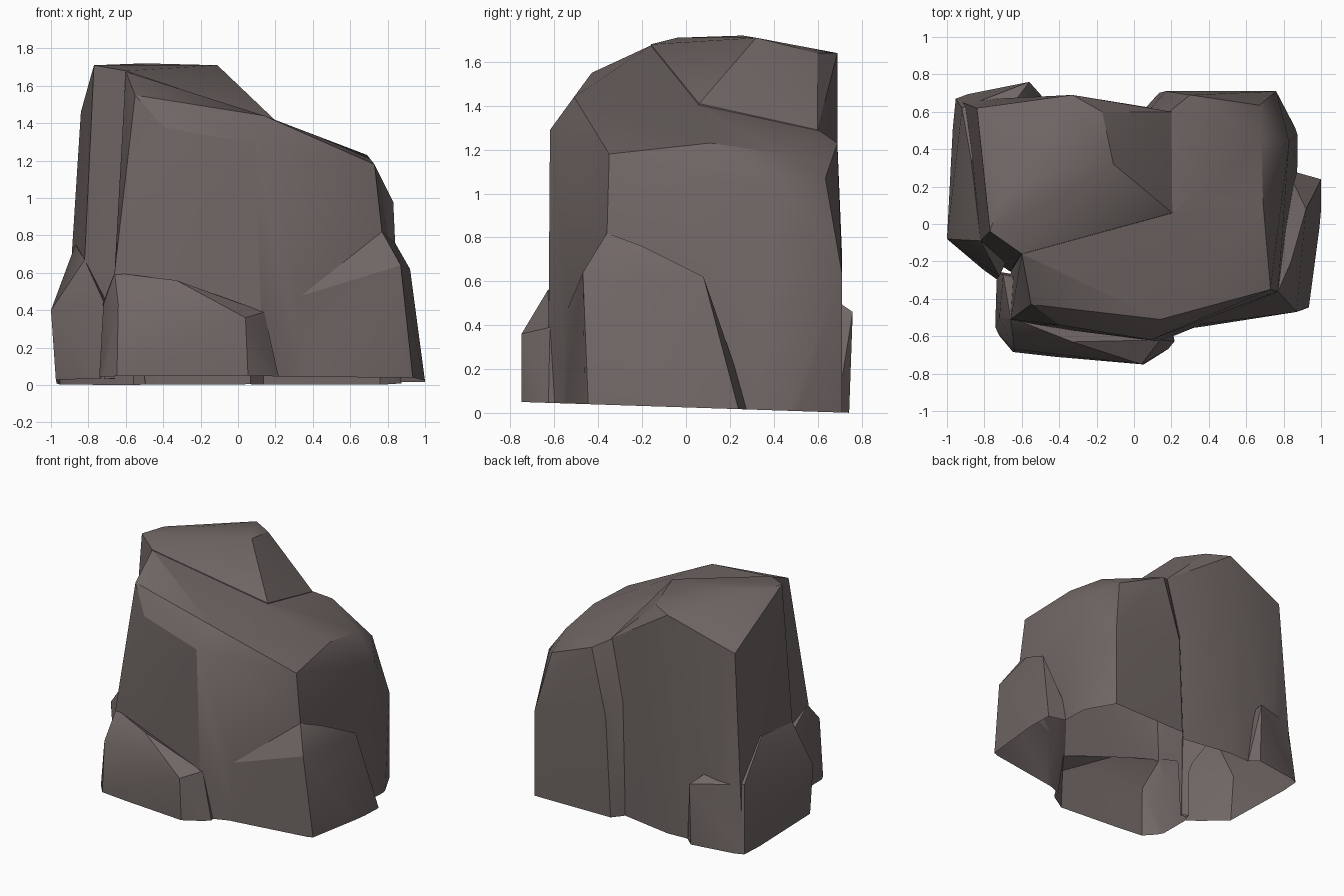
import bpy, bmesh, math
from mathutils import Vector

if "Cube" in bpy.data.objects:
    bpy.data.objects.remove(bpy.data.objects["Cube"])

stone = bpy.data.materials.new("grey brown stone")
stone.diffuse_color = (0.162, 0.135, 0.13, 1)
stone.use_nodes = True
stone.node_tree.nodes["Principled BSDF"].inputs["Base Color"].default_value = stone.diffuse_color


def chunk(name, top, base):
    """Convex stone chunk: upper corners plus a footprint below the ground."""
    bm = bmesh.new()
    for p in list(top) + [(x, y, -0.1) for x, y in base]:
        bm.verts.new(p)
    res = bmesh.ops.convex_hull(bm, input=bm.verts)
    junk = [v for v in res["geom_interior"] if isinstance(v, bmesh.types.BMVert)]
    bmesh.ops.delete(bm, geom=junk, context='VERTS')
    bmesh.ops.recalc_face_normals(bm, faces=bm.faces)
    me = bpy.data.meshes.new(name)
    bm.to_mesh(me)
    bm.free()
    me.materials.append(stone)
    ob = bpy.data.objects.new(name, me)
    bpy.context.collection.objects.link(ob)
    return ob


# Main body with the sloping shoulder to the right
rock = chunk("rock", [
    (-.60, -.16, 1.675), (-.55, -.43, 1.55), (-.40, -.54, 1.38), (.14, -.51, 1.44),
    (.09, -.62, 1.29), (.73, -.35, 1.18), (.77, -.36, .82), (.69, .11, 1.23),
    (.68, .45, 1.18), (.20, .06, 1.405), (.83, .44, .98), (.67, .635, 1.07),
    (.76, .71, .64), (.17, .71, .75), (.30, .69, 1.23), (.20, .61, 1.285),
    (-.66, -.51, .60)],
    [(-.66, -.53), (-.66, -.24), (.14, -.63), (.23, -.57), (.80, -.36), (.88, .31),
     (.88, .48), (.76, .71), (.13, .70)])

parts = [
    # Tall column at the back left
    chunk("tall_column", [
        (-.77, -.04, 1.71), (-.60, -.16, 1.68), (-.71, .14, 1.71), (-.50, .26, 1.72),
        (-.11, .32, 1.71), (-.17, .60, 1.64), (-.33, .69, 1.64), (-.77, .36, 1.54),
        (-.84, .62, 1.46), (.205, .06, 1.41), (.20, .60, 1.29), (-.82, -.09, .67)],
        [(-.85, -.10), (-.67, -.26), (.10, -.30), (.10, .62), (-.33, .69),
         (-.50, .68), (-.94, .66)]),
    # Flared foot on the left
    chunk("left_foot", [
        (-.87, .34, .75), (-.82, -.09, .67), (-1, -.08, .40), (-.72, -.28, .45),
        (-.92, .62, .50), (-.56, .76, .46)],
        [(-.965, -.08), (-.74, -.30), (-.5, .2), (-.48, .67), (-.56, .74), (-.96, .68)]),
    # Low block at the front
    chunk("front_block", [
        (-.66, -.50, .60), (-.33, -.63, .56), (.04, -.75, .36), (.14, -.62, .39),
        (-.64, -.67, .43), (-.72, -.50, .43), (-.70, -.27, .50)],
        [(-.75, -.57), (-.74, -.25), (-.65, -.69), (.06, -.75), (.25, -.63), (.2, -.4)]),
    # Ledge at the right
    chunk("right_ledge", [
        (.77, -.36, .82), (.87, -.47, .64), (.84, -.20, .76), (.92, .08, .62),
        (.25, -.55, .45)],
        [(.23, -.57), (.90, -.46), (.95, -.44), (1.016, .07), (1.016, .27), (.80, .33)]),
]

# Fuse the chunks into one skin
bpy.context.view_layer.objects.active = rock
for p in parts:
    m = rock.modifiers.new("fuse", 'BOOLEAN')
    m.operation, m.solver, m.object = 'UNION', 'EXACT', p
dg = bpy.context.evaluated_depsgraph_get()
fused = bpy.data.meshes.new_from_object(rock.evaluated_get(dg))
rock.modifiers.clear()
rock.data = fused
for p in parts:
    bpy.data.objects.remove(p)

# Trim to a slightly tilted open rim at the ground
bm = bmesh.new()
bm.from_mesh(fused)
bmesh.ops.bisect_plane(bm, geom=bm.verts[:] + bm.edges[:] + bm.faces[:], dist=1e-5,
                       plane_co=Vector((0, 0, .025)), plane_no=Vector((0, .033, 1)),
                       clear_inner=True)
for f in bm.faces:
    f.material_index = 0
bm.to_mesh(fused)
bm.free()
fused.materials.clear()
fused.materials.append(stone)

rock.select_set(True)
bpy.ops.object.shade_smooth_by_angle(angle=math.radians(28))
